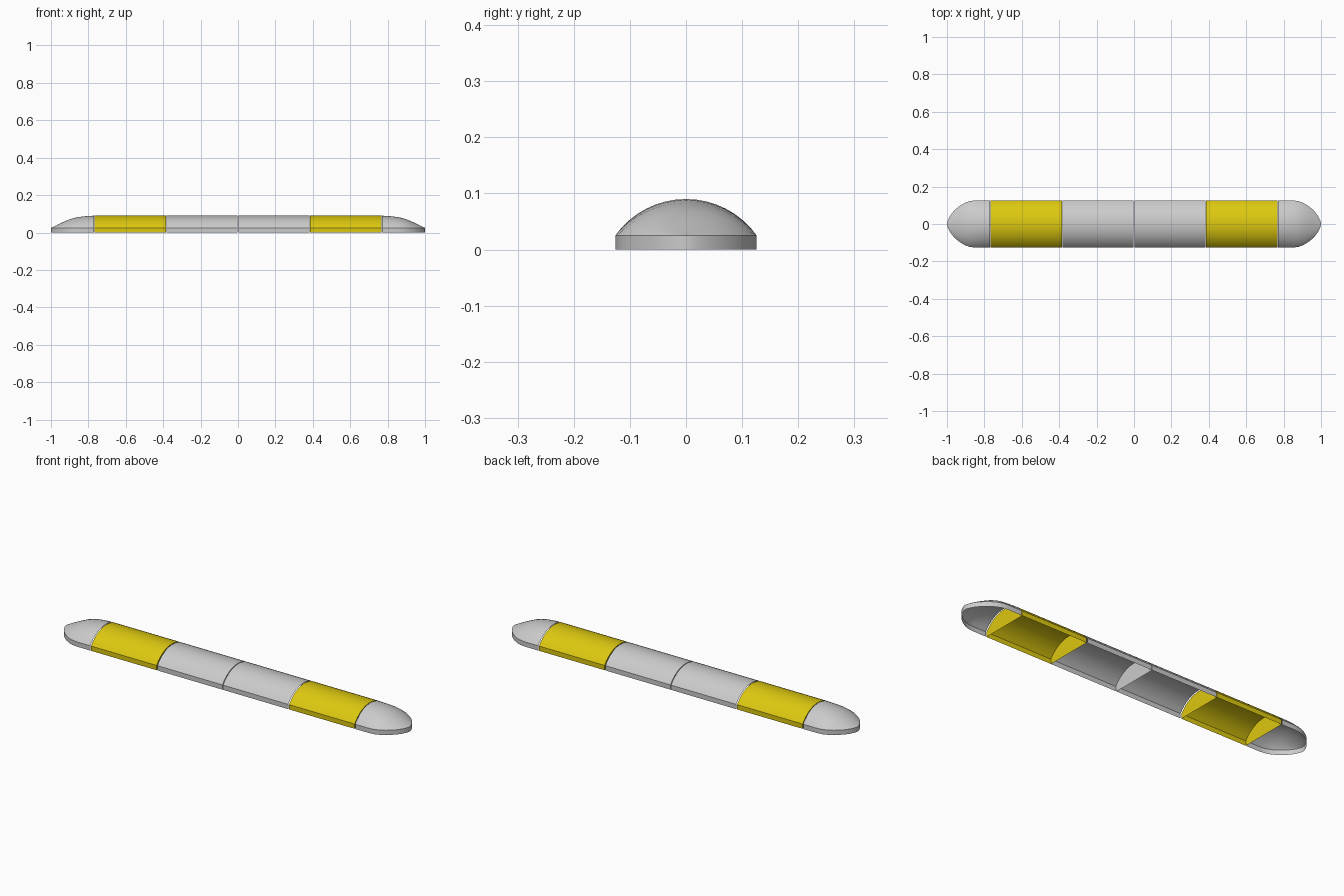
import bpy, bmesh, math

if "Cube" in bpy.data.objects:
    bpy.data.objects.remove(bpy.data.objects["Cube"])

HALF_W, WALL_H, TOP_H, SEGS = 0.126, 0.025, 0.09, 16
RISE = TOP_H - WALL_H
RADIUS = (HALF_W ** 2 + RISE ** 2) / (2 * RISE)

yellow = bpy.data.materials.new("yellow_paint")
yellow.diffuse_color = (0.72, 0.58, 0.005, 1)
yellow.use_nodes = True
yellow.node_tree.nodes["Principled BSDF"].inputs["Base Color"].default_value = yellow.diffuse_color


def section(width, top):
    """Vertical side walls joined by a circular arc, scaled to width and top."""
    half = math.asin(HALF_W / RADIUS)
    pts = [(-width, 0.0)]
    for i in range(SEGS + 1):
        a = -half + 2 * half * i / SEGS
        y = RADIUS * math.sin(a) / HALF_W
        z = (RADIUS * math.cos(a) - RADIUS + RISE) / RISE
        pts.append((y * width, WALL_H + z * (top - WALL_H)))
    return pts + [(width, 0.0)]


def shell(name, stations, side, walls=(), mat=None):
    """Open-bottomed shell lofted through (x, half width, top) stations."""
    bm = bmesh.new()
    rings = [[bm.verts.new((side * x, y, z)) for y, z in section(w, t)]
             for x, w, t in stations]
    for a, b in zip(rings, rings[1:]):
        for i in range(len(a) - 1):
            bm.faces.new((a[i], b[i], b[i + 1], a[i + 1]))
    for w in walls:
        bm.faces.new(rings[w])
    bmesh.ops.remove_doubles(bm, verts=bm.verts, dist=0.0002)
    bmesh.ops.recalc_face_normals(bm, faces=bm.faces)
    # Outward normals: the crown must face up
    crown = max(bm.faces, key=lambda f: abs(f.normal.z))
    if crown.normal.z < 0:
        bmesh.ops.reverse_faces(bm, faces=bm.faces)
    me = bpy.data.meshes.new(name)
    bm.to_mesh(me)
    bm.free()
    ob = bpy.data.objects.new(name, me)
    bpy.context.collection.objects.link(ob)
    if mat:
        me.materials.append(mat)
    bpy.ops.object.select_all(action='DESELECT')
    ob.select_set(True)
    bpy.context.view_layer.objects.active = ob
    bpy.ops.object.shade_smooth_by_angle(angle=math.radians(30))


# Rounded nose: x, half width, top height
NOSE = [(0.771, HALF_W, 0.09), (0.81, HALF_W, 0.088), (0.85, 0.126, 0.083),
        (0.88, 0.122, 0.077), (0.905, 0.113, 0.069), (0.93, 0.098, 0.058),
        (0.95, 0.082, 0.049), (0.968, 0.064, 0.040), (0.983, 0.044, 0.033),
        (0.993, 0.025, 0.028), (0.998, 0.012, 0.026), (1.0, 0.0, WALL_H)]

for side, tag in ((-1, "left"), (1, "right")):
    # Grey middle section, closed at the centre joint
    shell("middle_section_" + tag,
          [(0.002, HALF_W, TOP_H), (0.381, HALF_W, TOP_H)], side, walls=(0,))
    # Yellow section, closed at both ends
    shell("yellow_section_" + tag,
          [(0.386, HALF_W, TOP_H), (0.767, HALF_W, TOP_H)], side,
          walls=(0, 1), mat=yellow)
    # Grey end cap
    shell("end_cap_" + tag, NOSE, side)
